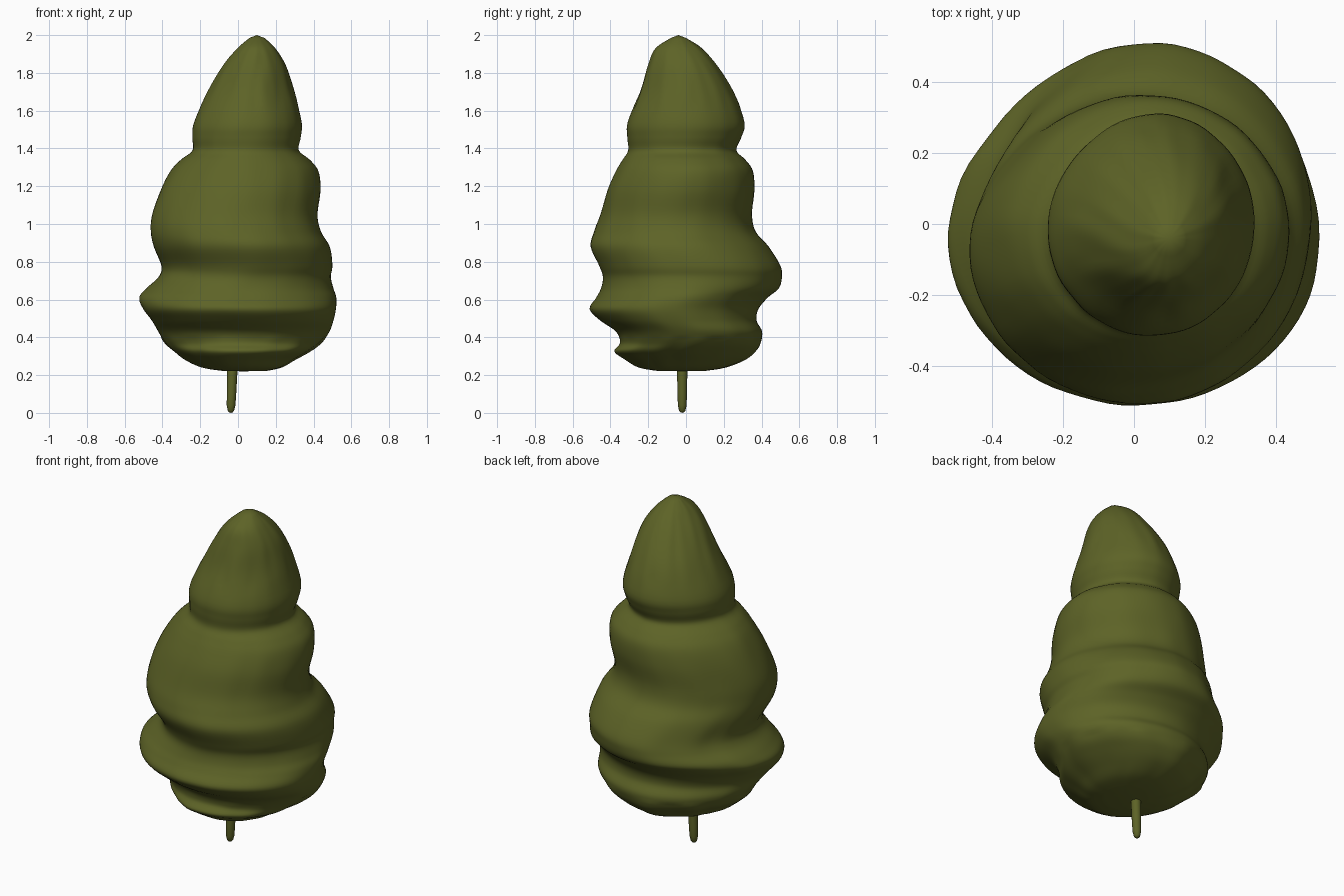
import bpy, bmesh, math
from mathutils import Vector, noise

green = bpy.data.materials.new("olive green")
green.diffuse_color = (0.11, 0.125, 0.02, 1)

# Foliage outline: height, left x, right x, front y, back y
ROWS = [
    (0.222, -0.08, 0.15, -0.15, 0.10), (0.24, -0.19, 0.23, -0.25, 0.21),
    (0.28, -0.28, 0.30, -0.32, 0.31), (0.325, -0.34, 0.38, -0.38, 0.365),
    (0.37, -0.39, 0.44, -0.35, 0.395), (0.43, -0.425, 0.485, -0.37, 0.405),
    (0.49, -0.46, 0.508, -0.455, 0.375), (0.55, -0.505, 0.52, -0.51, 0.385),
    (0.61, -0.527, 0.52, -0.475, 0.435), (0.66, -0.49, 0.505, -0.45, 0.495),
    (0.72, -0.425, 0.492, -0.44, 0.51), (0.78, -0.41, 0.50, -0.46, 0.50),
    (0.88, -0.45, 0.485, -0.505, 0.44), (0.96, -0.466, 0.44, -0.487, 0.37),
    (1.05, -0.457, 0.42, -0.453, 0.35), (1.18, -0.412, 0.437, -0.415, 0.364),
    (1.28, -0.36, 0.425, -0.37, 0.355), (1.34, -0.305, 0.38, -0.335, 0.315),
    (1.39, -0.243, 0.322, -0.306, 0.268), (1.46, -0.245, 0.333, -0.311, 0.295),
    (1.54, -0.235, 0.338, -0.308, 0.31), (1.70, -0.16, 0.295, -0.245, 0.25),
    (1.84, -0.08, 0.255, -0.20, 0.165), (1.93, -0.005, 0.20, -0.16, 0.085),
    (1.985, 0.06, 0.14, -0.08, 0.0),
]
SEG, STEPS = 80, 5


def catmull(p0, p1, p2, p3, t):
    return [0.5 * (2 * b + (c - a) * t + (2 * a - 5 * b + 4 * c - d) * t * t
                   + (3 * b - a - 3 * c + d) * t ** 3)
            for a, b, c, d in zip(p0, p1, p2, p3)]


def skin(name, rings, bottom, top):
    """Join rings of points into a closed smooth surface."""
    bm = bmesh.new()
    loops = [[bm.verts.new(p) for p in ring] for ring in rings]
    n = len(loops[0])
    low, high = bm.verts.new(bottom), bm.verts.new(top)
    for i in range(n):
        j = (i + 1) % n
        for a, b in zip(loops, loops[1:]):
            bm.faces.new((a[i], a[j], b[j], b[i]))
        bm.faces.new((low, loops[0][j], loops[0][i]))
        bm.faces.new((high, loops[-1][i], loops[-1][j]))
    for f in bm.faces:
        f.smooth = True
    mesh = bpy.data.meshes.new(name)
    bm.to_mesh(mesh)
    bm.free()
    mesh.materials.append(green)
    ob = bpy.data.objects.new(name, mesh)
    bpy.context.collection.objects.link(ob)


# Foliage: lumpy stacked tiers
levels = []
last = len(ROWS) - 1
for k in range(last):
    pts = [ROWS[min(max(k + d, 0), last)] for d in (-1, 0, 1, 2)]
    levels += [catmull(*pts, s / STEPS) for s in range(STEPS)]
levels.append(ROWS[-1])
rings = []
for z, left, right, front, back in levels:
    cx, cy = (left + right) / 2, (front + back) / 2
    # fine ruffles on the underside and the crown
    ruffle = 0.012 if z < 0.4 or z > 1.6 else 0.004
    ring = []
    for i in range(SEG):
        a = math.tau * i / SEG
        flat = 1 - 0.05 * max(0, math.cos(a - 2.4)) ** 6
        p = Vector((math.cos(a), math.sin(a), z))
        r = flat + ruffle * noise.noise(Vector((p.x * 4, p.y * 4, z * 5))) / 0.4
        ring.append((cx + (right - left) / 2 * p.x * r,
                     cy + (back - front) / 2 * p.y * r, z))
    rings.append(ring)
skin("foliage", rings, (0.03, -0.02, 0.22), (0.10, -0.04, 2.0))

# Trunk: thin, slightly leaning stem with a rounded foot
profile = [(0.003, 0.010), (0.012, 0.017), (0.04, 0.023), (0.10, 0.025),
           (0.20, 0.027), (0.30, 0.027)]
stem = [[(-0.038 + 0.035 * z + r * math.cos(math.tau * i / 16),
          -0.02 + r * math.sin(math.tau * i / 16), z) for i in range(16)]
        for z, r in profile]
skin("trunk", stem, (-0.038, -0.02, 0), (-0.028, -0.02, 0.31))
